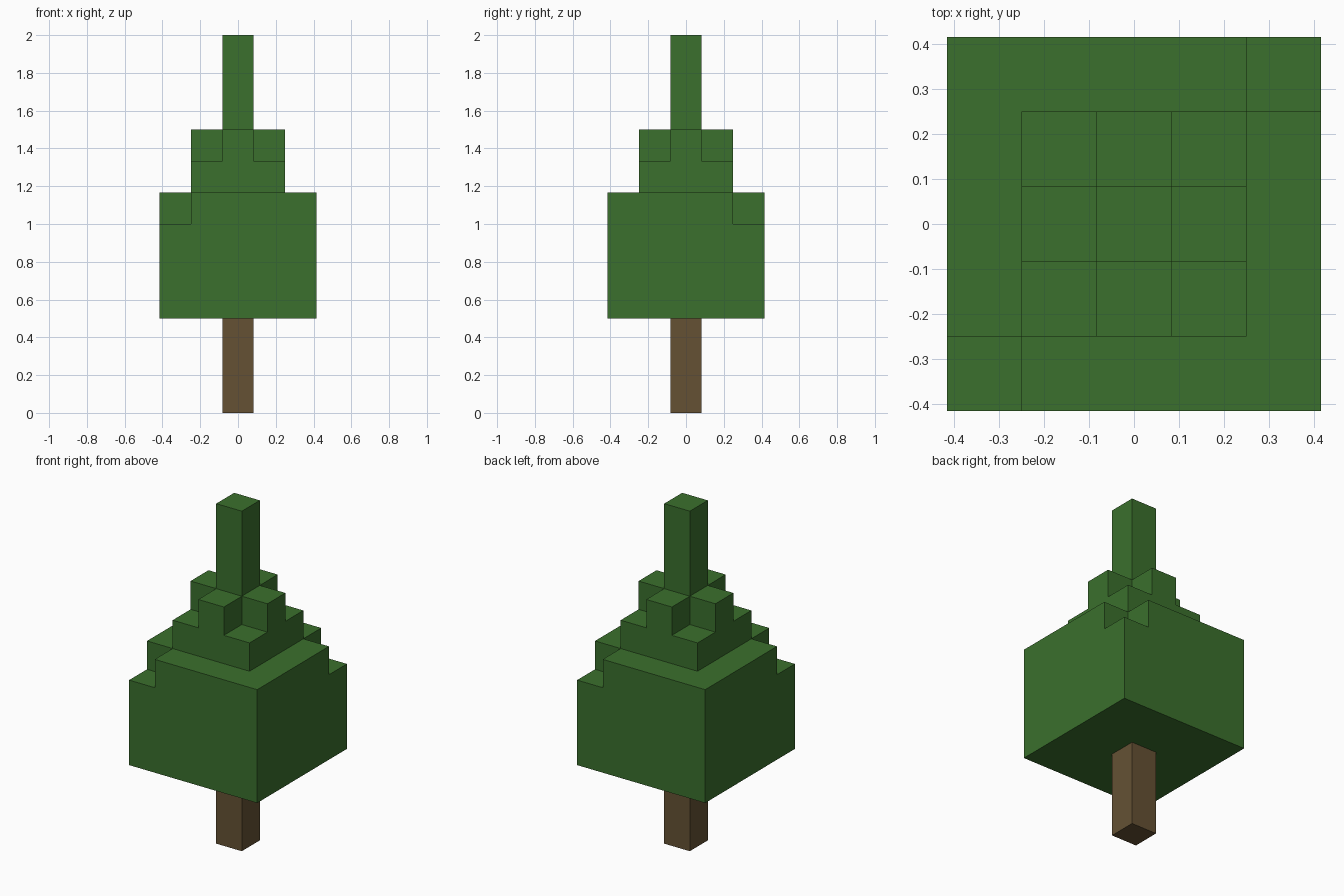
import bpy
import bmesh
from mathutils import Vector

if "Cube" in bpy.data.objects:
    bpy.data.objects.remove(bpy.data.objects["Cube"], do_unlink=True)

UNIT = 1 / 6  # size of one block


def make_material(name, colour):
    mat = bpy.data.materials.new(name)
    mat.use_nodes = True
    mat.diffuse_color = colour
    mat.node_tree.nodes["Principled BSDF"].inputs["Base Color"].default_value = colour
    return mat


def layers(bottom, top, radius, keep=lambda x, y: True):
    """Blocks of a square layer, optionally filtered by position."""
    side = range(-radius, radius + 1)
    return {(x, y, z) for z in range(bottom, top) for x in side for y in side if keep(x, y)}


def build(name, blocks, solid, mat):
    """Make one skin from the block faces that touch no other block."""
    bm = bmesh.new()
    for block in blocks:
        for axis in range(3):
            for sign in (-1, 1):
                normal = Vector((0, 0, 0))
                normal[axis] = sign
                if tuple(int(c) for c in Vector(block) + normal) in solid:
                    continue
                u, v = Vector((0, 0, 0)), Vector((0, 0, 0))
                u[(axis + 1) % 3] = 0.5
                v[(axis + 2) % 3] = 0.5 * sign
                mid = Vector(block) + Vector((0, 0, 0.5)) + normal / 2
                corners = (mid - u - v, mid + u - v, mid + u + v, mid - u + v)
                bm.faces.new([bm.verts.new(c * UNIT) for c in corners])
    bmesh.ops.remove_doubles(bm, verts=bm.verts, dist=0.001)
    bmesh.ops.dissolve_limit(bm, angle_limit=0.01, verts=bm.verts, edges=bm.edges)
    mesh = bpy.data.meshes.new(name)
    bm.to_mesh(mesh)
    bm.free()
    mesh.materials.append(mat)
    obj = bpy.data.objects.new(name, mesh)
    bpy.context.collection.objects.link(obj)


# Trunk column
trunk = layers(0, 3, 0)

# Foliage: wide block, notched rim, small block, cross, then the tip
foliage = layers(3, 6, 2)
foliage |= layers(6, 7, 2, lambda x, y: abs(x + y) < 4)
foliage |= layers(7, 8, 1)
foliage |= layers(8, 9, 1, lambda x, y: x * y == 0)
foliage |= layers(9, 12, 0)

solid = trunk | foliage
build("trunk", trunk, solid, make_material("bark brown", (0.130, 0.083, 0.034, 1)))
build("foliage", foliage, solid, make_material("leaf green", (0.043, 0.162, 0.026, 1)))
